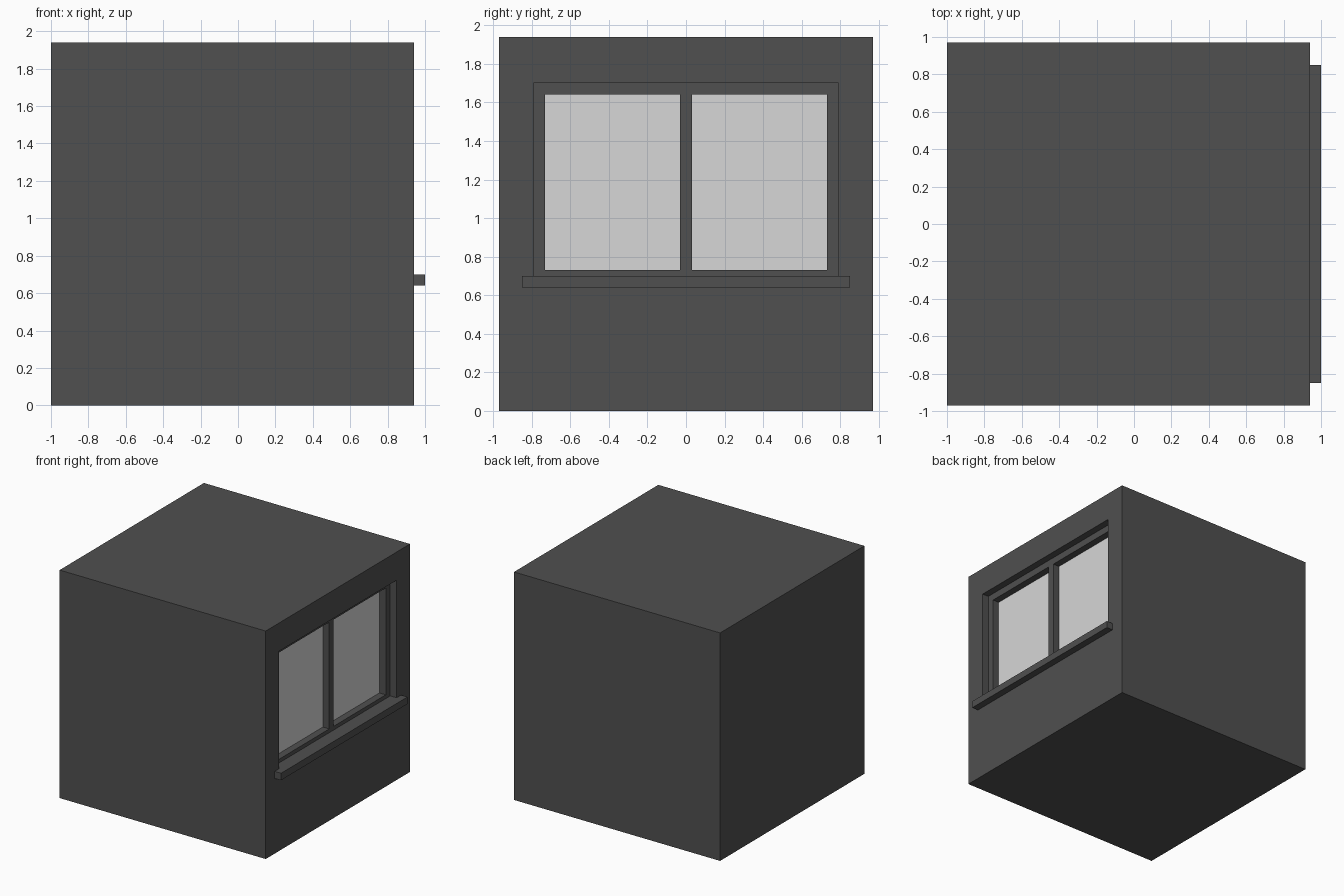
import bpy

if "Cube" in bpy.data.objects:
    bpy.data.objects.remove(bpy.data.objects["Cube"])

def material(name, v):
    m = bpy.data.materials.new(name)
    m.diffuse_color = (v, v, v, 1)
    m.use_nodes = True
    m.node_tree.nodes["Principled BSDF"].inputs["Base Color"].default_value = m.diffuse_color
    return m

DARK = material("dark grey", 0.08)
LIGHT = material("light grey glass", 0.68)

def box(name, x, y, z, mat):
    """Axis-aligned box from (min, max) ranges."""
    bpy.ops.mesh.primitive_cube_add(size=1)
    ob = bpy.context.object
    ob.name = name
    for v in ob.data.vertices:
        v.co = [r[0] if c < 0 else r[1] for c, r in zip(v.co, (x, y, z))]
    ob.data.materials.append(mat)
    return ob

# Building block with a window recess cut in its right side
block = box("building_block", (-1, 0.94), (-0.97, 0.97), (0, 1.94), DARK)
cutter = box("recess_cutter", (0.81, 1.2), (-0.79, 0.79), (0.70, 1.70), DARK)
cutter.hide_render = True
cutter.hide_viewport = True
cut = block.modifiers.new("window_recess", 'BOOLEAN')
cut.operation = 'DIFFERENCE'
cut.solver = 'EXACT'
cut.object = cutter

# Window frame, set back from the wall
DEPTH = (0.81, 0.88)
box("frame_top", DEPTH, (-0.79, 0.79), (1.64, 1.70), DARK)
box("frame_bottom", DEPTH, (-0.79, 0.79), (0.70, 0.732), DARK)
for name, y in (("frame_side_front", (-0.79, -0.73)),
                ("frame_mullion", (-0.03, 0.03)),
                ("frame_side_back", (0.73, 0.79))):
    box(name, DEPTH, y, (0.732, 1.64), DARK)

# Glass panes, set back from the frame
for name, y in (("pane_front", (-0.73, -0.03)), ("pane_back", (0.03, 0.73))):
    box(name, (0.812, 0.82), y, (0.732, 1.64), LIGHT)

# Projecting window sill
box("window_sill", (0.94, 1.0), (-0.85, 0.85), (0.64, 0.70), DARK)
